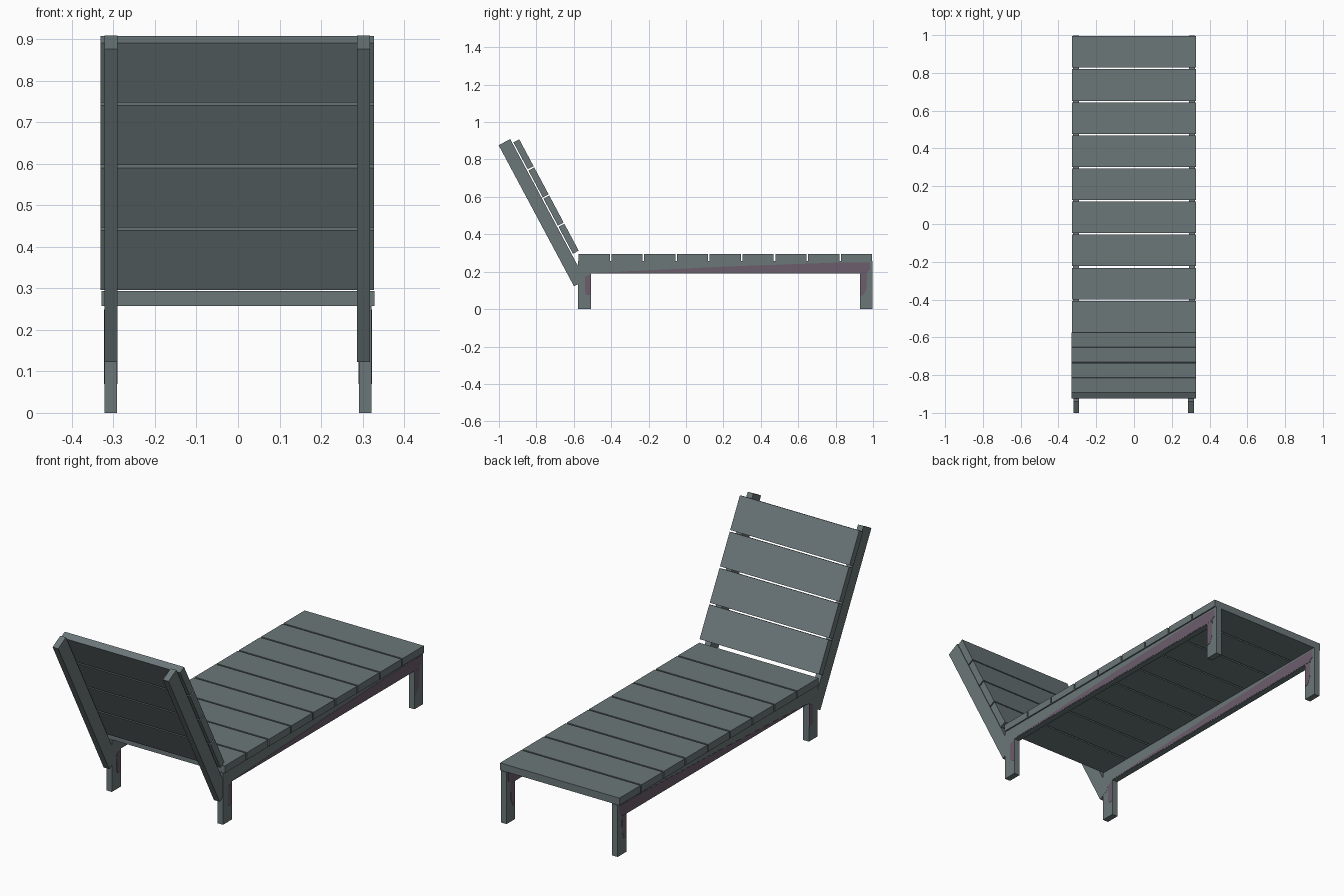
import bpy, bmesh
from mathutils import Vector

if "Cube" in bpy.data.objects:
    bpy.data.objects.remove(bpy.data.objects["Cube"])


def material(name, rgb):
    m = bpy.data.materials.new(name)
    m.diffuse_color = (*rgb, 1)
    m.use_nodes = True
    m.node_tree.nodes["Principled BSDF"].inputs["Base Color"].default_value = m.diffuse_color
    return m


GREY = material("slate grey", (0.150, 0.185, 0.190))
PLUM = material("faded plum", (0.150, 0.110, 0.150))


def prism(name, profile, x0, x1, mat):
    """Extrude a closed (y, z) profile from x0 to x1."""
    bm = bmesh.new()
    face = bm.faces.new([bm.verts.new((x0, y, z)) for y, z in profile])
    ext = bmesh.ops.extrude_face_region(bm, geom=[face])["geom"]
    moved = [v for v in ext if isinstance(v, bmesh.types.BMVert)]
    bmesh.ops.translate(bm, verts=moved, vec=(x1 - x0, 0, 0))
    bmesh.ops.recalc_face_normals(bm, faces=bm.faces)
    mesh = bpy.data.meshes.new(name)
    bm.to_mesh(mesh)
    bm.free()
    mesh.materials.append(mat)
    ob = bpy.data.objects.new(name, mesh)
    bpy.context.collection.objects.link(ob)
    return ob


def rect(y0, y1, z0, z1):
    return [(y0, z0), (y1, z0), (y1, z1), (y0, z1)]


# Side frames: two legs and a rail in one piece, with faded plum patches
frame = [(-0.578, 0), (-0.508, 0), (-0.508, 0.19), (0.93, 0.19), (0.93, 0),
         (0.998, 0), (0.998, 0.258), (-0.578, 0.258)]
patches = {
    "rail_patch": [(-0.50, 0.193), (0.96, 0.193), (0.985, 0.21),
                   (0.985, 0.249), (0.82, 0.249), (0.2, 0.227)],
    "back_leg_patch": [(-0.511, 0.075), (-0.511, 0.185), (-0.54, 0.175),
                       (-0.54, 0.09), (-0.53, 0.075)],
    "foot_leg_patch": [(0.933, 0.07), (0.95, 0.075), (0.965, 0.11),
                       (0.968, 0.192), (0.933, 0.192)],
}
for side, x0 in (("left", -0.322), ("right", 0.291)):
    x1 = x0 + 0.031
    prism(f"{side}_side_frame", frame, x0, x1, GREY)
    for name, outline in patches.items():
        for face, x in (("outer", x0), ("inner", x1)):
            prism(f"{side}_{face}_{name}", outline, x - 0.001, x + 0.001, PLUM)

# Seat slats
for i in range(9):
    y = -0.574 + i * 0.1752
    prism(f"seat_slat_{i + 1}", rect(y, y + 0.167, 0.258, 0.294),
          -0.329, 0.329, GREY)

# Reclined backrest: profiles given as (distance along, distance forward)
base = Vector((-0.599, 0.122))
along, forward = Vector((-0.471, 0.882)), Vector((0.882, 0.471))


def tilted(s0, s1, t0, t1):
    return [tuple(base + along * s + forward * t)
            for s, t in ((s0, t0), (s1, t0), (s1, t1), (s0, t1))]


for side, x0 in (("left", -0.3215), ("right", 0.287)):
    prism(f"{side}_backrest_post", tilted(0, 0.855, 0, 0.07),
          x0, x0 + 0.031, GREY)
for i in range(4):
    s = 0.156 + i * 0.1708
    prism(f"backrest_slat_{i + 1}", tilted(s, s + 0.163, 0.077, 0.112),
          -0.331, 0.327, GREY)
